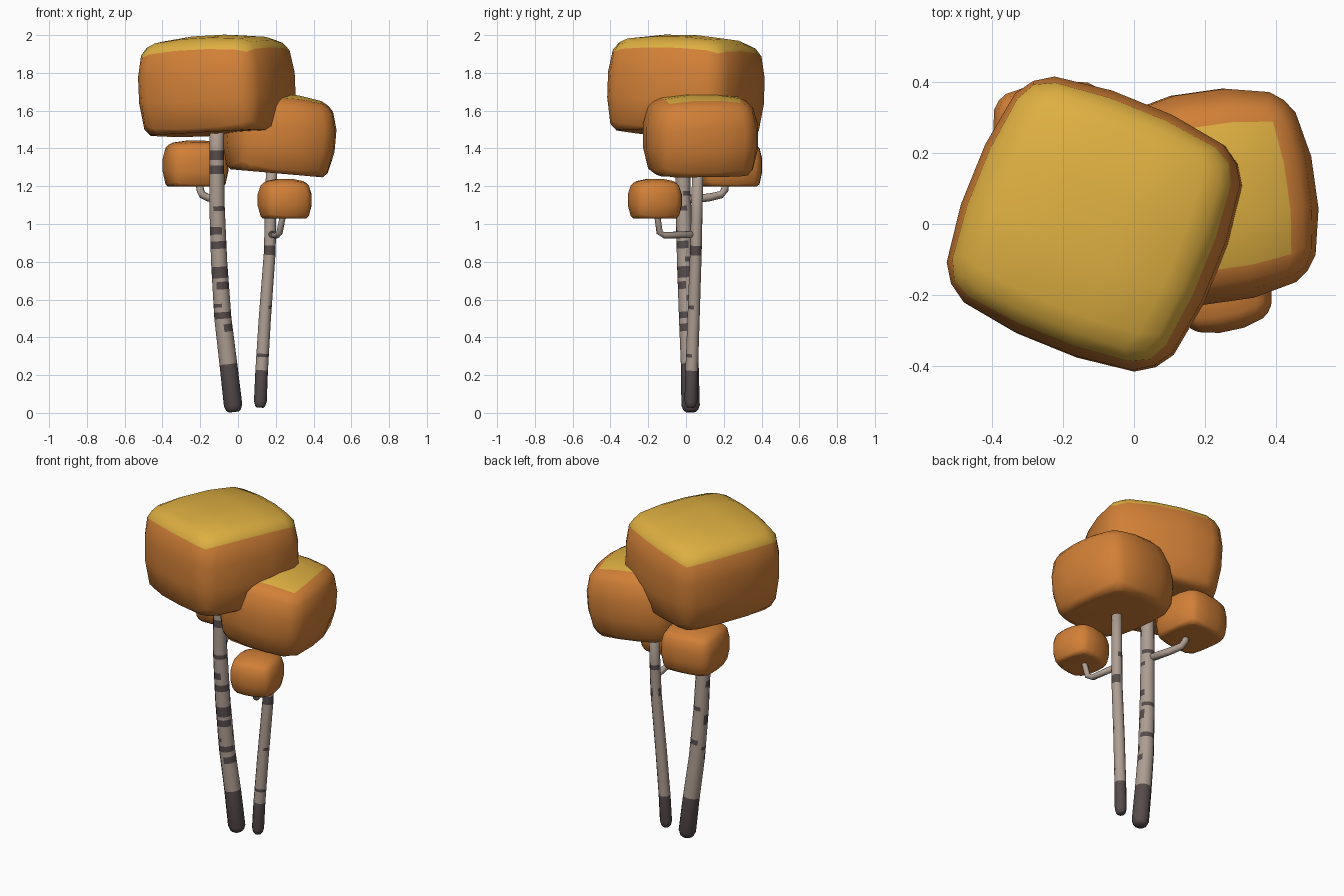
import bpy, bmesh, math
from mathutils import Vector, Matrix

if "Cube" in bpy.data.objects:
    bpy.data.objects.remove(bpy.data.objects["Cube"])


def material(name, rgb):
    m = bpy.data.materials.new(name)
    m.diffuse_color = (*rgb, 1)
    m.use_nodes = True
    m.node_tree.nodes["Principled BSDF"].inputs["Base Color"].default_value = m.diffuse_color
    return m


ORANGE = material("orange_leaves", (0.645, 0.216, 0.038))
YELLOW = material("yellow_leaves", (0.73, 0.43, 0.053))
BARK = material("pale_bark", (0.42, 0.34, 0.285))
DARK = material("dark_bark", (0.095, 0.072, 0.072))


def finish(bm, name, mats):
    for f in bm.faces:
        f.smooth = True
    mesh = bpy.data.meshes.new(name)
    bm.to_mesh(mesh)
    bm.free()
    for m in mats:
        mesh.materials.append(m)
    ob = bpy.data.objects.new(name, mesh)
    bpy.context.collection.objects.link(ob)
    return ob


def crown(name, centre, size, power, spin, tilt_x=0, tilt_y=0, cap=2):
    """Rounded block of leaves with a flattened underside; faces pointing up past cap are yellow."""
    ticks = [-1, -0.75, -0.25, 0.25, 0.75, 1]
    bm = bmesh.new()
    for axis in range(3):
        for side in (-1, 1):
            grid = []
            for a in ticks:
                for b in ticks:
                    p = [0, 0, 0]
                    p[axis], p[(axis + 1) % 3], p[(axis + 2) % 3] = side, a, b
                    n = sum(abs(c) ** power for c in p) ** (1 / power)
                    x, y, z = (c / n for c in p)
                    z = max(1.2 * z, -0.92) if z < 0 else z
                    grid.append(bm.verts.new((x * size[0], y * size[1], z * size[2])))
            for i in range(5):
                for j in range(5):
                    q = [grid[i * 6 + j], grid[i * 6 + 6 + j],
                         grid[i * 6 + 7 + j], grid[i * 6 + 1 + j]]
                    bm.faces.new(q if side > 0 else q[::-1])
    bmesh.ops.remove_doubles(bm, verts=bm.verts, dist=1e-5)
    bm.normal_update()
    for f in bm.faces:
        f.material_index = int(f.normal.z > cap)
    turn = (Matrix.Rotation(math.radians(tilt_y), 4, 'Y')
            @ Matrix.Rotation(math.radians(tilt_x), 4, 'X')
            @ Matrix.Rotation(math.radians(spin), 4, 'Z'))
    bm.transform(Matrix.Translation(centre) @ turn)
    return finish(bm, name, [ORANGE, YELLOW])


def tube(name, pts, radii, sides, is_dark=lambda z, ang: False):
    """Round tube along a path, dark wherever the rule says so."""
    pts = [Vector(p) for p in pts]
    bm = bmesh.new()
    rings = []
    for i, p in enumerate(pts):
        t = (pts[min(i + 1, len(pts) - 1)] - pts[max(i - 1, 0)]).normalized()
        v = t.cross(Vector((1, 0, 0))).normalized()
        u = v.cross(t)
        rings.append([bm.verts.new(p + radii[i] * (
            u * math.cos(2 * math.pi * k / sides) + v * math.sin(2 * math.pi * k / sides)))
            for k in range(sides)])
    for i in range(len(rings) - 1):
        mid = (pts[i] + pts[i + 1]) / 2
        for k in range(sides):
            n = (k + 1) % sides
            f = bm.faces.new((rings[i][k], rings[i][n], rings[i + 1][n], rings[i + 1][k]))
            d = f.calc_center_median() - mid
            f.material_index = int(is_dark(mid.z, math.degrees(math.atan2(d.y, d.x))))
    for r, mid in ((rings[0], pts[0]), (rings[-1], pts[-1])):
        f = bm.faces.new(r)
        f.material_index = int(is_dark(mid.z, 0))
    bmesh.ops.recalc_face_normals(bm, faces=bm.faces)
    return finish(bm, name, [BARK, DARK])


def trunk(name, path, r0, r1, foot, stripes):
    """Leaning trunk with a rounded dark foot and dark bark stripes."""
    lo, hi = path[0][2], path[-1][2]
    zs = {p[2] for p in path} | {lo + 0.01, lo + 0.035, foot}
    for s in stripes:
        zs |= {s[0], s[1]}
    zs = sorted(zs)
    pts = []
    for z in zs:
        for a, b in zip(path, path[1:]):
            if a[2] <= z <= b[2]:
                pts.append(Vector(a).lerp(Vector(b), (z - a[2]) / (b[2] - a[2])))
                break
    radii = [r0 + (r1 - r0) * (z - lo) / (hi - lo) for z in zs]
    radii[0] *= 0.55
    radii[1] *= 0.8

    def is_dark(z, ang):
        if z < foot:
            return True
        return any(s[0] < z < s[1] and abs((ang - s[2] + 180) % 360 - 180) < s[3]
                   for s in stripes)
    return tube(name, pts, radii, 12, is_dark)


# Trunks; stripes are (bottom, top, facing angle, half width in degrees)
trunk("main_trunk",
      [(-0.022, 0.025, 0.005), (-0.05, 0.02, 0.25), (-0.08, 0.008, 0.5), (-0.1, -0.005, 0.8),
       (-0.112, -0.015, 1.12), (-0.112, -0.018, 1.55)], 0.049, 0.037, 0.26,
      [(0.43, 0.47, -30, 50), (0.50, 0.535, -90, 100), (0.56, 0.58, -140, 60),
       (0.59, 0.62, 60, 50), (0.655, 0.695, -60, 65), (0.715, 0.775, -100, 120),
       (0.80, 0.825, 60, 60), (0.87, 0.91, -80, 110), (0.945, 0.985, -130, 80),
       (1.07, 1.095, -50, 70), (1.15, 1.175, 70, 60), (1.265, 1.31, -90, 100),
       (1.34, 1.39, -80, 120)])
trunk("second_trunk",
      [(0.117, 0.025, 0.028), (0.125, 0.03, 0.22), (0.142, 0.04, 0.5), (0.168, 0.052, 0.85),
       (0.18, 0.065, 1.4)], 0.034, 0.029, 0.225,
      [(0.295, 0.312, -90, 80), (0.55, 0.57, -20, 30), (0.835, 0.885, -60, 150),
       (1.0, 1.03, 130, 60)])

# Side branches
tube("rear_branch", [(-0.11, -0.01, 1.13), (-0.16, 0.12, 1.14), (-0.19, 0.185, 1.155),
                     (-0.2, 0.205, 1.18), (-0.21, 0.215, 1.26)], [0.023, 0.021, 0.02, 0.02, 0.018], 8)
tube("front_branch", [(0.175, 0.05, 0.945), (0.205, -0.115, 0.94), (0.22, -0.14, 0.955),
                      (0.235, -0.15, 1.03), (0.242, -0.155, 1.1)], [0.019, 0.017, 0.017, 0.016, 0.015], 8)

# Leaf crowns
crown("main_crown", (-0.112, 0, 1.727), (0.368, 0.368, 0.27), 4, -22, -2, -2.5, cap=0.45)
crown("second_crown", (0.222, 0.077, 1.47), (0.29, 0.3, 0.22), 3.3, 8, 0, 5, cap=0.95)
crown("rear_small_crown", (-0.225, 0.23, 1.315), (0.17, 0.17, 0.127), 3.5, 8)
crown("front_small_crown", (0.247, -0.165, 1.13), (0.14, 0.14, 0.11), 3, 12)
